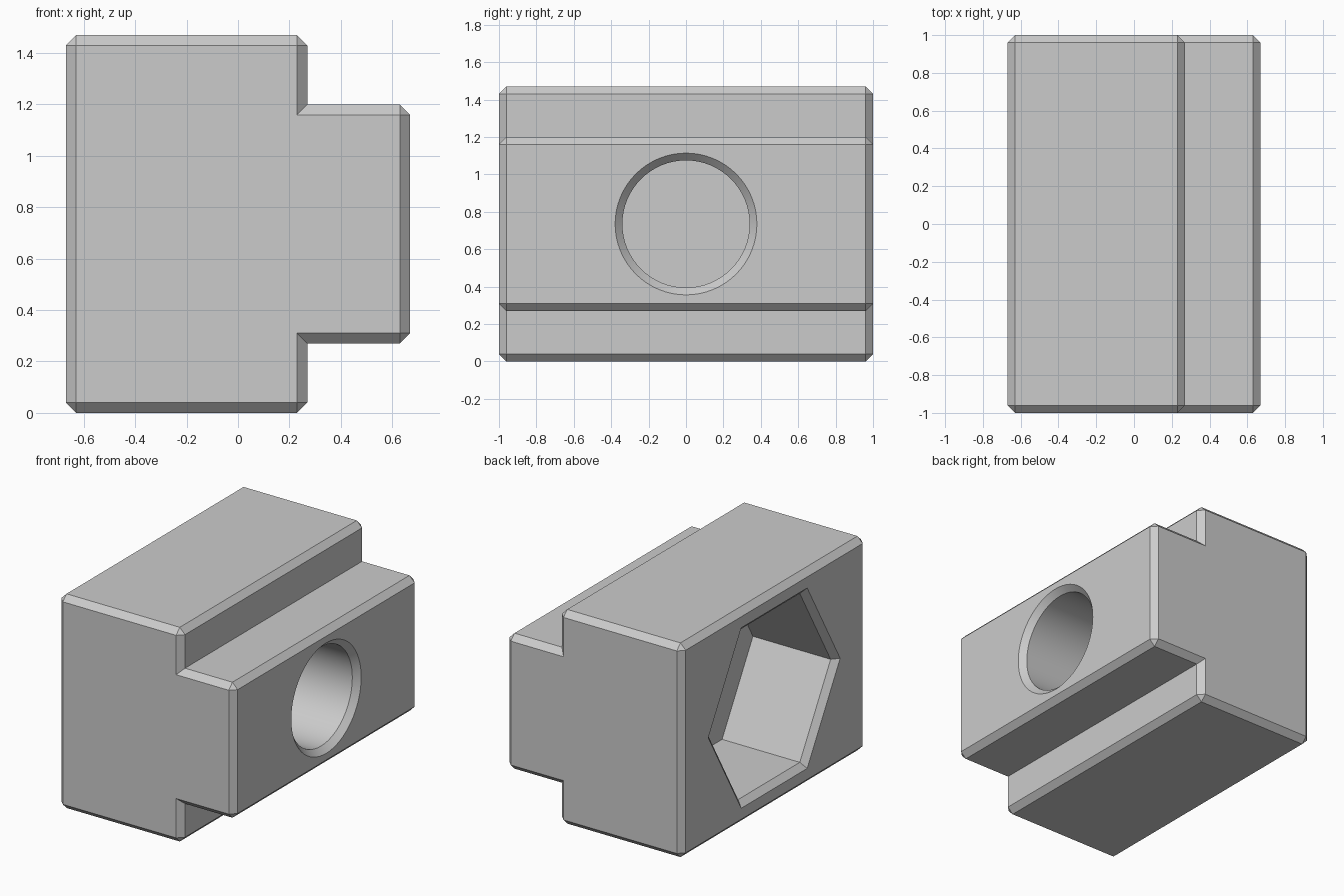
import bpy, bmesh
from math import cos, sin, tau, radians

CHAMFER = 0.04
MID_Z = 0.735

if "Cube" in bpy.data.objects:
    bpy.data.objects.remove(bpy.data.objects["Cube"])

grey = bpy.data.materials.new("plain grey")
grey.use_nodes = True
colour = (0.6, 0.6, 0.6, 1)
grey.diffuse_color = colour
grey.node_tree.nodes["Principled BSDF"].inputs["Base Color"].default_value = colour


def add_object(name, bm):
    bmesh.ops.recalc_face_normals(bm, faces=bm.faces)
    mesh = bpy.data.meshes.new(name)
    bm.to_mesh(mesh)
    bm.free()
    mesh.materials.append(grey)
    obj = bpy.data.objects.new(name, mesh)
    bpy.context.collection.objects.link(obj)
    return obj


def make_cutter(name, sides, rings):
    """Solid around the x axis from (x, radius) rings."""
    bm = bmesh.new()
    loops = [[bm.verts.new((x, r * cos(tau * i / sides), MID_Z + r * sin(tau * i / sides)))
              for i in range(sides)] for x, r in rings]
    for a, b in zip(loops, loops[1:]):
        for i in range(sides):
            j = (i + 1) % sides
            bm.faces.new((a[i], a[j], b[j], b[i]))
    bm.faces.new(loops[0])
    bm.faces.new(loops[-1])
    obj = add_object(name, bm)
    obj.hide_render = True
    return obj


# Stepped block: extruded T profile with chamfered outer edges
profile = [(-0.67, 0), (0.27, 0), (0.27, 0.27), (0.67, 0.27),
           (0.67, 1.2), (0.27, 1.2), (0.27, 1.47), (-0.67, 1.47)]
bm = bmesh.new()
front = bm.faces.new([bm.verts.new((x, -1, z)) for x, z in profile])
extruded = bmesh.ops.extrude_face_region(bm, geom=[front], use_keep_orig=True)
bmesh.ops.translate(bm, vec=(0, 2, 0),
                    verts=[v for v in extruded["geom"] if isinstance(v, bmesh.types.BMVert)])
bmesh.ops.recalc_face_normals(bm, faces=bm.faces)
bmesh.ops.bevel(bm, geom=[e for e in bm.edges if e.is_convex], offset=CHAMFER,
                segments=1, affect='EDGES', clamp_overlap=False)
block = add_object("slot_nut_block", bm)

# Hexagonal nut pocket on one side, round bore on the other, thin web between
pocket = make_cutter("pocket_cutter", 6,
                     [(-0.71, 0.761), (-0.63, 0.669), (-0.04, 0.669)])
bore = make_cutter("bore_cutter", 64,
                   [(0.71, 0.418), (0.63, 0.34), (0.0, 0.34)])

bpy.context.view_layer.objects.active = block
block.select_set(True)
for cutter in (pocket, bore):
    mod = block.modifiers.new(cutter.name, 'BOOLEAN')
    mod.operation = 'DIFFERENCE'
    mod.solver = 'EXACT'
    mod.object = cutter
    bpy.ops.object.modifier_apply(modifier=mod.name)
    bpy.data.objects.remove(cutter)

bpy.ops.object.shade_smooth_by_angle(angle=radians(20))
